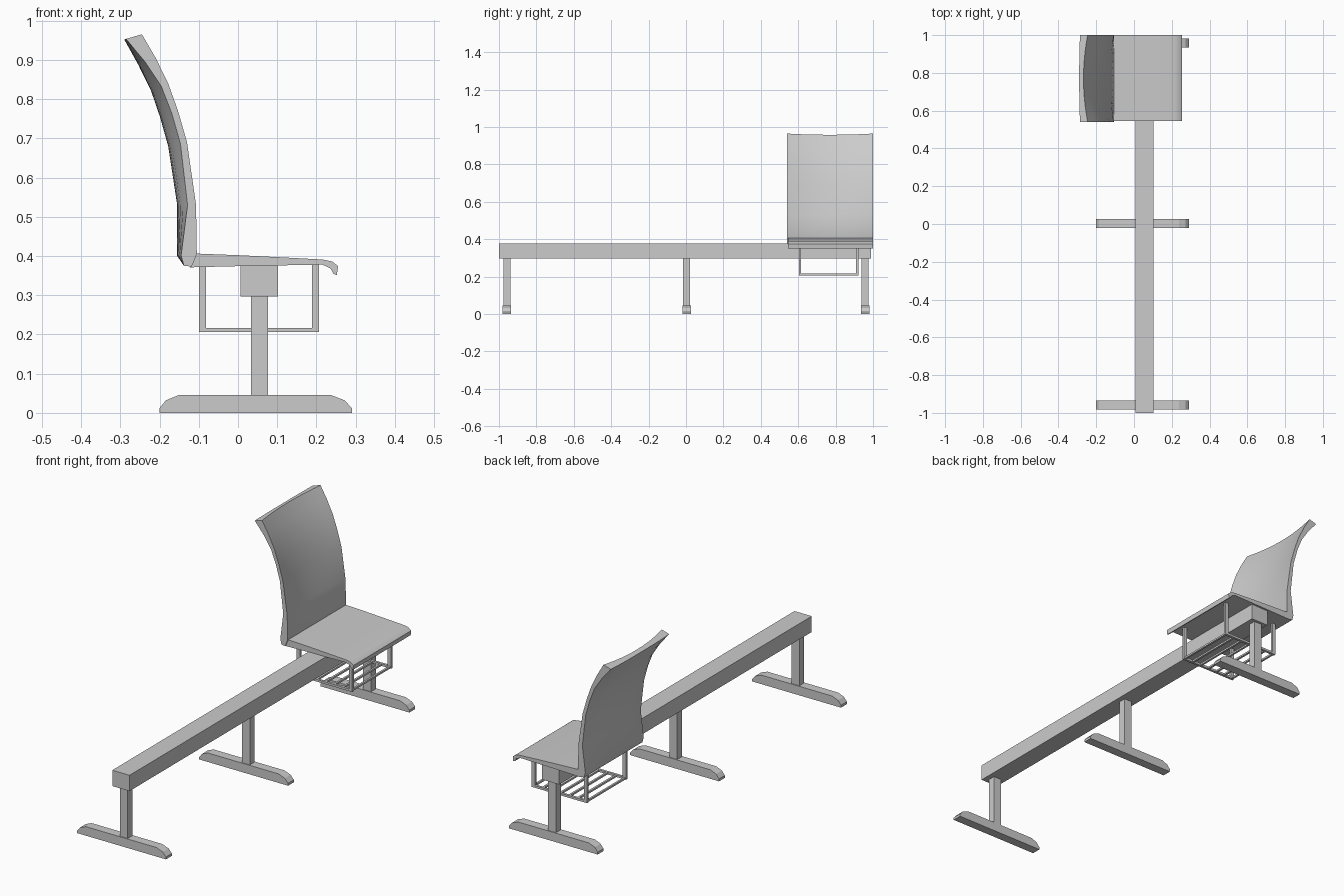
import bpy, bmesh
from mathutils import Vector

if "Cube" in bpy.data.objects:
    bpy.data.objects.remove(bpy.data.objects["Cube"])


def finish(bm, name, smooth=False):
    bmesh.ops.recalc_face_normals(bm, faces=bm.faces)
    me = bpy.data.meshes.new(name)
    bm.to_mesh(me)
    bm.free()
    ob = bpy.data.objects.new(name, me)
    bpy.context.collection.objects.link(ob)
    if smooth:
        bpy.ops.object.select_all(action='DESELECT')
        ob.select_set(True)
        bpy.context.view_layer.objects.active = ob
        bpy.ops.object.shade_smooth_by_angle(angle=0.6)
    return ob


def box(name, x0, x1, y0, y1, z0, z1):
    bm = bmesh.new()
    bmesh.ops.create_cube(bm, size=1)
    for v in bm.verts:
        v.co = ((x0 + x1) / 2 + v.co.x * (x1 - x0),
                (y0 + y1) / 2 + v.co.y * (y1 - y0),
                (z0 + z1) / 2 + v.co.z * (z1 - z0))
    return finish(bm, name)


def extrude_y(name, profile, y0, y1, smooth=False):
    bm = bmesh.new()
    face = bm.faces.new([bm.verts.new((x, y0, z)) for x, z in profile])
    out = bmesh.ops.extrude_face_region(bm, geom=[face])
    moved = [g for g in out['geom'] if isinstance(g, bmesh.types.BMVert)]
    bmesh.ops.translate(bm, verts=moved, vec=(0, y1 - y0, 0))
    return finish(bm, name, smooth)


# Beam and three T-shaped supports
box("beam", 0.007, 0.102, -1.0, 0.99, 0.297, 0.376)
foot = [(-0.2, 0), (0.29, 0), (0.29, 0.012), (0.272, 0.032), (0.238, 0.045),
        (-0.152, 0.045), (-0.184, 0.032), (-0.2, 0.012)]
for i, y in enumerate((-0.958, 0.003, 0.958)):
    extrude_y(f"foot_{i}", foot, y - 0.023, y + 0.023)
    box(f"post_{i}", 0.033, 0.076, y - 0.019, y + 0.019, 0.04, 0.3)

# Seat pan with a curled front lip
seat = [(-0.122, 0.371), (-0.105, 0.406), (0.0, 0.402), (0.12, 0.396),
        (0.215, 0.391), (0.24, 0.386), (0.255, 0.374), (0.252, 0.351),
        (0.243, 0.355), (0.236, 0.368), (0.215, 0.378), (0.0, 0.374)]
extrude_y("seat", seat, 0.545, 1.0, True)

# Backrest: front edge, rear centre, front hollow, side wrap per row
rows = [((-0.118, 0.373), (-0.138, 0.375), 0.0, 0.0),
        ((-0.105, 0.405), (-0.155, 0.40), 0.0, 0.2),
        ((-0.107, 0.53), (-0.155, 0.53), 0.4, 0.55),
        ((-0.13, 0.69), (-0.178, 0.68), 0.6, 0.65),
        ((-0.153, 0.77), (-0.199, 0.755), 0.6, 0.65),
        ((-0.178, 0.84), (-0.222, 0.822), 0.6, 0.6),
        ((-0.21, 0.905), (-0.254, 0.887), 0.55, 0.4),
        ((-0.245, 0.965), (-0.29, 0.952), 0.5, 0.1)]
us = [-1 + i / 6 for i in range(13)]
bm = bmesh.new()
rings = []
for (fx, fz), (bx, bz), hollow, wrap in rows:
    f, b = Vector((fx, 0, fz)), Vector((bx, 0, bz))
    ring = []
    for u in us:
        p = f.lerp(b, hollow * (1 - u * u))
        ring.append(bm.verts.new((p.x, 0.77 + 0.23 * u, p.z)))
    for u in reversed(us):
        p = b.lerp(f, wrap * abs(u) ** 3)
        ring.append(bm.verts.new((p.x, 0.77 + 0.23 * u, p.z)))
    rings.append(ring)
n = len(rings[0])
for lo, hi in zip(rings, rings[1:]):
    for i in range(n):
        j = (i + 1) % n
        bm.faces.new((lo[i], lo[j], hi[j], hi[i]))
for ring in (rings[0], rings[-1]):
    for i in range(len(us) - 1):
        bm.faces.new((ring[i], ring[i + 1], ring[n - 2 - i], ring[n - 1 - i]))
finish(bm, "backrest", True)

# Wire basket under the seat: two U-shaped frames joined by cross rods
for i, y in enumerate((0.61, 0.915)):
    box(f"basket_rail_{i}", -0.1, 0.207, y - 0.006, y + 0.006, 0.206, 0.217)
    for j, x in enumerate((-0.091, 0.198)):
        box(f"basket_hanger_{i}_{j}", x - 0.009, x + 0.009,
            y - 0.006, y + 0.006, 0.21, 0.378)
for i in range(7):
    x = -0.092 + i * 0.291 / 6
    box(f"basket_rod_{i}", x - 0.005, x + 0.005, 0.61, 0.915, 0.207, 0.216)
